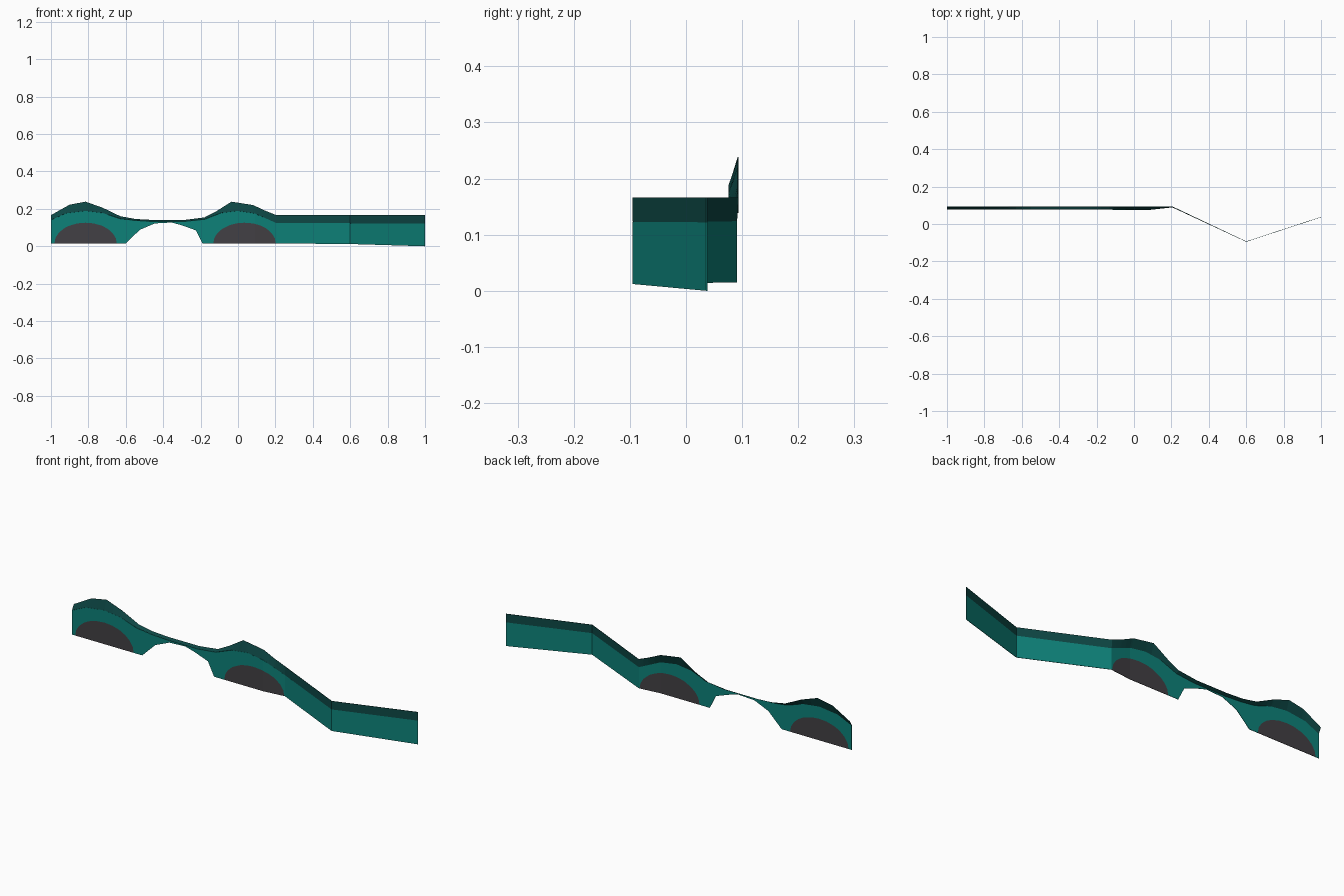
import bpy, bmesh, math

if "Cube" in bpy.data.objects:
    bpy.data.objects.remove(bpy.data.objects["Cube"])

def material(name, rgb):
    m = bpy.data.materials.new(name)
    m.diffuse_color = (*rgb, 1)
    m.use_nodes = True
    m.node_tree.nodes["Principled BSDF"].inputs["Base Color"].default_value = m.diffuse_color
    return m

TEAL = material("teal", (0.004, 0.22, 0.19))
DARK = material("dark teal", (0.004, 0.062, 0.058))
GREY = material("dark grey", (0.055, 0.051, 0.058))

def curve(*pts):
    """Piecewise linear function through (x, value) points."""
    def f(x):
        for (a, p), (b, q) in zip(pts, pts[1:]):
            if x <= b:
                return p + (q - p) * max(0, x - a) / (b - a)
        return pts[-1][1]
    return f

# Side outline: top edge, crease below the top band, bottom edge
top = curve((-1, .166), (-.9, .222), (-.815, .238), (-.725, .206), (-.63, .16),
            (-.55, .145), (-.46, .14), (-.285, .14), (-.18, .153), (-.115, .187),
            (-.035, .238), (.08, .22), (.145, .19), (.205, .166), (1, .166))
mid = curve((-1, .14), (-.92, .176), (-.815, .189), (-.725, .178), (-.63, .147),
            (-.55, .137), (-.46, .132), (-.285, .132), (-.18, .143), (-.09, .178),
            (0, .189), (.09, .175), (.205, .124), (1, .122))
bottom = curve((-1, .015), (-.6, .015), (-.525, .088), (-.445, .122), (-.355, .127),
               (-.3, .112), (-.225, .085), (-.19, .015), (.205, .015), (.6, .012), (1, 0))
# Plan path of the top edge and of the crease and bottom edge
y_top = curve((-1, .093), (.205, .093), (.6, -.094), (1, .037))
y_low = curve((-1, .078), (.09, .077), (.205, .09), (.6, -.094), (1, .037))

ARCHES = (-.815, .035)
STEPS = 12
arch_xs = [c - .167 * math.cos(math.pi * i / STEPS) for c in ARCHES for i in range(STEPS + 1)]

def arch(x):
    """Upper edge of the grey arches, else the bottom edge."""
    for c in ARCHES:
        t = (x - c) / .167
        if abs(t) < 1:
            return .015 + .111 * math.sqrt(1 - t * t)
    return bottom(x)

XS = sorted({round(x, 4) for x in arch_xs + [
    -1, -.92, -.9, -.815, -.725, -.63, -.6, -.55, -.525, -.46, -.445, -.355, -.3, -.285,
    -.225, -.19, -.18, -.115, -.09, -.035, 0, .08, .09, .145, .205, .6, 1]})

def strip(name, xs, low, high, y0, y1, mat):
    """Thin sheet between two edges that follow the plan path."""
    bm = bmesh.new()
    rows = [(bm.verts.new((x, y0(x), low(x))), bm.verts.new((x, y1(x), high(x)))) for x in xs]
    for (a, b), (c, d) in zip(rows, rows[1:]):
        bm.faces.new((a, c, d, b))
    bmesh.ops.remove_doubles(bm, verts=bm.verts, dist=.0005)
    me = bpy.data.meshes.new(name)
    bm.to_mesh(me)
    bm.free()
    me.materials.append(mat)
    ob = bpy.data.objects.new(name, me)
    bpy.context.collection.objects.link(ob)
    s = ob.modifiers.new("thin sheet", 'SOLIDIFY')
    s.thickness, s.offset = .002, 0

# Dark sloping band, lower panel and the two wheel arch infills
strip("top_band", XS, mid, top, y_low, y_top, DARK)
strip("side_panel", XS, arch, mid, y_low, y_low, TEAL)
for c, name in zip(ARCHES, ("left_arch", "right_arch")):
    xs = [x for x in XS if abs(x - c) <= .1671]
    strip(name, xs, bottom, arch, y_low, y_low, GREY)
